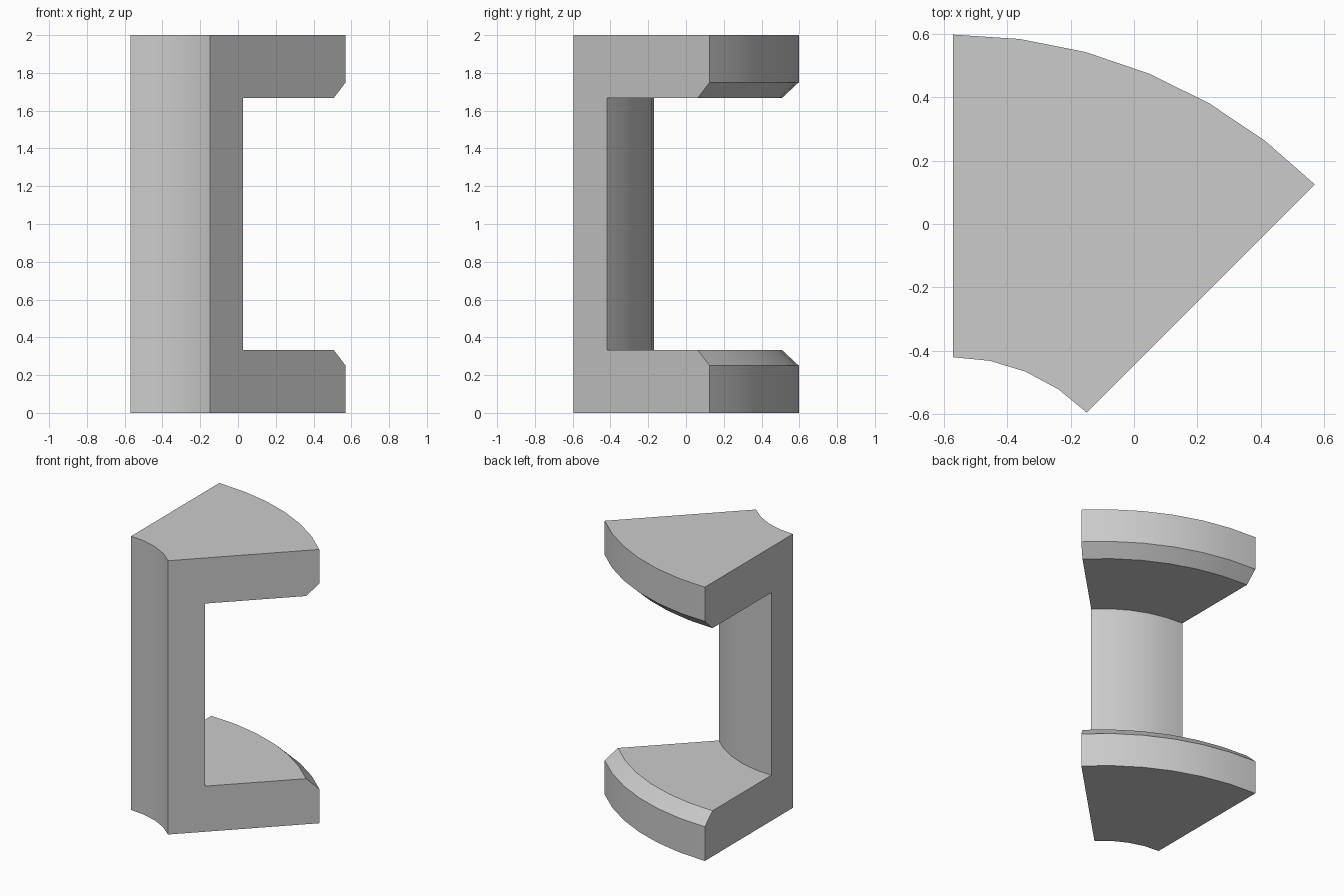
import bpy, bmesh
from math import sin, cos, pi

if "Cube" in bpy.data.objects:
    bpy.data.objects.remove(bpy.data.objects["Cube"], do_unlink=True)

# Axis of revolution and sweep of the wedge
AXIS_X, AXIS_Y = -0.57, -1.015
SWEEP = pi / 4

# Channel profile: radius, height, arc segments
lower = [(0.595, 0, 4), (1.612, 0, 6), (1.612, 0.25, 6), (1.523, 0.333, 6), (0.845, 0.333, 5)]
profile = lower + [(r, 2 - z, n) for r, z, n in reversed(lower)]

grey = bpy.data.materials.new("light grey")
grey.use_nodes = True
colour = (0.6, 0.6, 0.6, 1)
grey.diffuse_color = colour
grey.node_tree.nodes["Principled BSDF"].inputs["Base Color"].default_value = colour

bm = bmesh.new()


def arc(radius, z, count):
    """Row of vertices swept round the axis."""
    row = []
    for i in range(count + 1):
        a = SWEEP + SWEEP * i / count
        row.append(bm.verts.new((AXIS_X + radius * cos(a), AXIS_Y + radius * sin(a), z)))
    return row


rows = [arc(*point) for point in profile]
for k, row in enumerate(rows):
    following = rows[(k + 1) % len(rows)]
    if profile[k][1] == profile[(k + 1) % len(rows)][1]:
        # Flat level face
        bm.faces.new(row + following[::-1])
    else:
        # Curved wall or chamfer
        for i in range(len(row) - 1):
            bm.faces.new((row[i], row[i + 1], following[i + 1], following[i]))

# Flat cut ends of the wedge
bm.faces.new([row[0] for row in rows])
bm.faces.new([row[-1] for row in rows])
bmesh.ops.recalc_face_normals(bm, faces=bm.faces)

mesh = bpy.data.meshes.new("channel_wedge")
bm.to_mesh(mesh)
bm.free()
mesh.materials.append(grey)
wedge = bpy.data.objects.new("channel_wedge", mesh)
bpy.context.collection.objects.link(wedge)

# Smooth curved walls, keep the corners crisp
bpy.ops.object.select_all(action="DESELECT")
wedge.select_set(True)
bpy.context.view_layer.objects.active = wedge
bpy.ops.object.shade_smooth_by_angle(angle=pi / 6)
